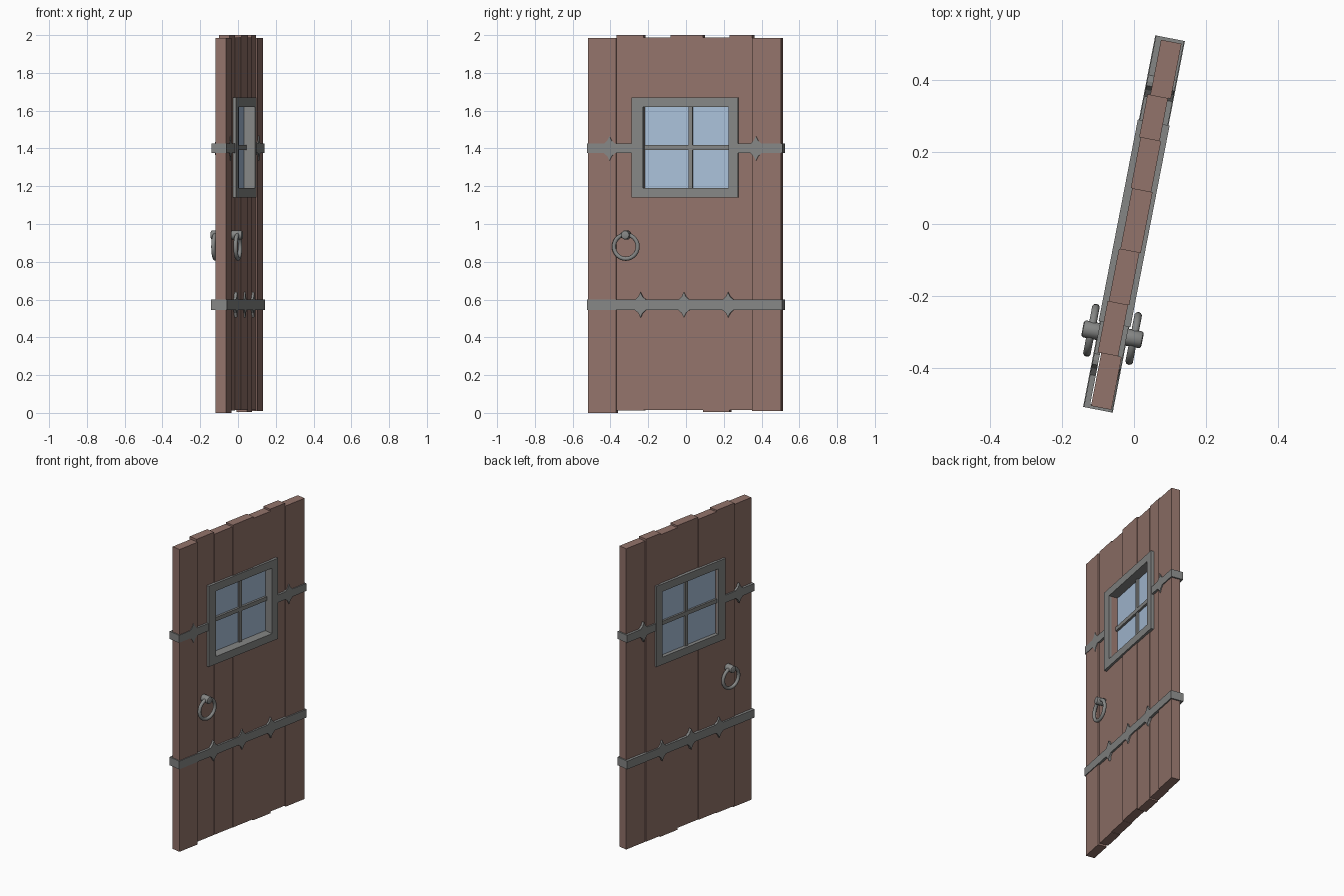
import bpy, bmesh
from math import radians, pi
from mathutils import Matrix, Vector

if "Cube" in bpy.data.objects:
    bpy.data.objects.remove(bpy.data.objects["Cube"], do_unlink=True)

# The door is built along local y (width), x (thickness), z, then swung ajar
SWING = Matrix.Rotation(radians(-11), 4, 'Z')


def material(name, rgb):
    m = bpy.data.materials.new(name)
    m.use_nodes = True
    m.diffuse_color = (*rgb, 1)
    m.node_tree.nodes["Principled BSDF"].inputs["Base Color"].default_value = (*rgb, 1)
    return m


WOOD = material("brown wood", (0.29, 0.172, 0.145))
IRON = material("grey iron", (0.235, 0.24, 0.235))
GLASS = material("pale blue glass", (0.40, 0.53, 0.70))


def finish(name, bm, mat, smooth=False):
    bmesh.ops.recalc_face_normals(bm, faces=bm.faces)
    mesh = bpy.data.meshes.new(name)
    bm.to_mesh(mesh)
    bm.free()
    mesh.materials.append(mat)
    ob = bpy.data.objects.new(name, mesh)
    bpy.context.collection.objects.link(ob)
    ob.matrix_world = SWING
    if smooth:
        bpy.ops.object.select_all(action='DESELECT')
        ob.select_set(True)
        bpy.context.view_layer.objects.active = ob
        bpy.ops.object.shade_smooth_by_angle(angle=radians(40))
    return ob


def add_box(bm, x, y, z):
    """Box from (low, high) ranges on each axis."""
    lo, hi = Vector((x[0], y[0], z[0])), Vector((x[1], y[1], z[1]))
    m = Matrix.Translation((lo + hi) / 2) @ Matrix.Diagonal((*(hi - lo), 1))
    bmesh.ops.create_cube(bm, size=1, matrix=m)


def add_plate(bm, outline, x):
    """Flat (y, z) outline extruded over an x range."""
    face = bm.faces.new([bm.verts.new((x[0], y, z)) for y, z in outline])
    ext = bmesh.ops.extrude_face_region(bm, geom=[face])["geom"]
    bmesh.ops.translate(bm, vec=(x[1] - x[0], 0, 0),
                        verts=[v for v in ext if isinstance(v, bmesh.types.BMVert)])


# Window dimensions
OPEN_Y, OPEN_Z = (-0.224, 0.239), (1.19, 1.62)
FRAME_Y, FRAME_Z = (-0.284, 0.288), (1.14, 1.67)

# Planks: y start, y end, bottom, top, x shift, split by the window
planks = [
    (-0.520, -0.370, 0.0, 1.985, 0.008, False),
    (-0.370, -0.224, 0.012, 2.0, -0.002, False),
    (-0.224, -0.076, 0.014, 1.988, 0.001, True),
    (-0.076, 0.097, 0.015, 2.0, 0.005, True),
    (0.097, 0.240, 0.005, 1.988, 0.001, True),
    (0.240, 0.362, 0.014, 2.0, -0.003, False),
    (0.362, 0.518, 0.010, 1.985, 0.005, False),
]
for i, (y0, y1, z0, z1, shift, split) in enumerate(planks):
    bm = bmesh.new()
    x = (shift - 0.029, shift + 0.029)
    spans = [(z0, OPEN_Z[0] - 0.01), (OPEN_Z[1] + 0.01, z1)] if split else [(z0, z1)]
    for z in spans:
        add_box(bm, x, (y0, y1), z)
    finish(f"plank_{i + 1}", bm, WOOD)

# Window frame
bm = bmesh.new()
depth = (-0.045, 0.045)
for z in ((FRAME_Z[0], OPEN_Z[0]), (OPEN_Z[1], FRAME_Z[1])):
    add_box(bm, depth, FRAME_Y, z)
for y in ((FRAME_Y[0], OPEN_Y[0]), (OPEN_Y[1], FRAME_Y[1])):
    add_box(bm, depth, y, OPEN_Z)
finish("window_frame", bm, IRON)

# Glazing bars
bm = bmesh.new()
add_box(bm, (-0.032, 0.0), OPEN_Y, (1.392, 1.418))
add_box(bm, (-0.030, -0.002), (0.012, 0.034), OPEN_Z)
finish("window_bars", bm, IRON)

# Glass pane
bm = bmesh.new()
add_box(bm, (-0.020, -0.014), OPEN_Y, OPEN_Z)
finish("window_glass", bm, GLASS)


def strap_outline(y0, y1, z, half, spikes, reach):
    """Band with pointed, concave-sided ornaments above and below."""
    top = [(y0, z + half)]
    for s in spikes:
        for dy, rise in ((-0.03, 0), (-0.012, 0.4), (0, 1), (0.012, 0.4), (0.03, 0)):
            top.append((s + dy, z + half + rise * reach))
    top.append((y1, z + half))
    return top + [(y, 2 * z - h) for y, h in reversed(top)]


def strap(name, pieces, z, half, reach, out):
    bm = bmesh.new()
    for y0, y1, spikes in pieces:
        outline = strap_outline(y0, y1, z, half, spikes, reach)
        for side in (-1, 1):
            add_plate(bm, outline, (side * 0.024, side * out))
    # Ends wrapped around the door edges
    for side in (-1, 1):
        add_box(bm, (-out, out), sorted((side * 0.515, side * 0.527)), (z - half, z + half))
    finish(name, bm, IRON)


strap("upper_strap", [(-0.515, FRAME_Y[0], [-0.405]), (FRAME_Y[1], 0.515, [0.385])],
      1.40, 0.025, 0.04, 0.040)
strap("lower_strap", [(-0.515, 0.515, [-0.238, -0.004, 0.234])],
      0.572, 0.027, 0.04, 0.042)

# Ring handles on both faces
for side, label in ((-1, "back"), (1, "front")):
    bm = bmesh.new()
    m = Matrix.Translation((side * 0.054, -0.313, 0.942)) @ Matrix.Rotation(pi / 2, 4, 'Y')
    bmesh.ops.create_cone(bm, cap_ends=True, segments=10, radius1=0.024,
                          radius2=0.024, depth=0.062, matrix=m)
    rims = [e for e in bm.edges if abs(e.verts[0].co.x - e.verts[1].co.x) < 0.001]
    bmesh.ops.bevel(bm, geom=rims, offset=0.007, segments=2, affect='EDGES', profile=0.5)
    finish(f"{label}_knob", bm, IRON, smooth=True)

    bpy.ops.mesh.primitive_torus_add(major_radius=0.064, minor_radius=0.011,
                                     major_segments=28, minor_segments=10)
    ring = bpy.context.object
    ring.name = f"{label}_ring"
    ring.data.materials.append(IRON)
    ring.matrix_world = (SWING @ Matrix.Translation((side * 0.060, -0.313, 0.880))
                         @ Matrix.Rotation(pi / 2, 4, 'Y'))
    bpy.ops.object.shade_smooth_by_angle(angle=radians(60))
